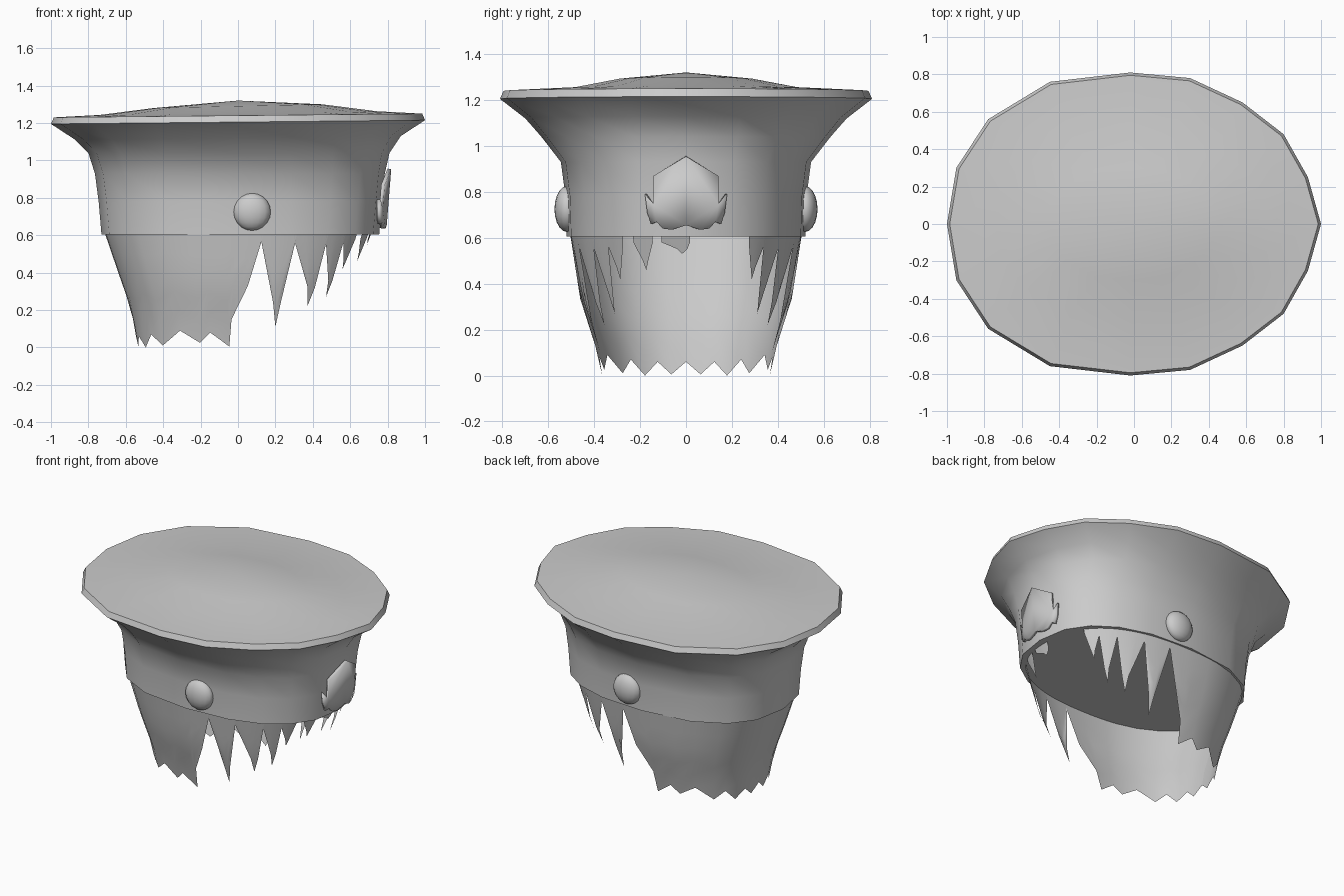
import bpy, bmesh, math

if "Cube" in bpy.data.objects:
    bpy.data.objects.remove(bpy.data.objects["Cube"])

grey = bpy.data.materials.new("plain grey")
grey.diffuse_color = (0.6, 0.6, 0.6, 1)
grey.use_nodes = True
grey.node_tree.nodes["Principled BSDF"].inputs["Base Color"].default_value = grey.diffuse_color


def finish(name, bm, angle=40, recalc=True):
    if recalc:
        bmesh.ops.recalc_face_normals(bm, faces=bm.faces)
    me = bpy.data.meshes.new(name)
    bm.to_mesh(me)
    bm.free()
    ob = bpy.data.objects.new(name, me)
    bpy.context.collection.objects.link(ob)
    me.materials.append(grey)
    bpy.ops.object.select_all(action='DESELECT')
    ob.select_set(True)
    bpy.context.view_layer.objects.active = ob
    bpy.ops.object.shade_smooth_by_angle(angle=math.radians(angle))
    return ob


def power(v, e):
    return math.copysign(abs(v) ** e, v)


def squarish(a):
    # rounded-square unit curve, a = 0 at the back (-x)
    return -power(math.cos(a), 0.83), power(math.sin(a), 0.83)


def lerp_table(z, table):
    for (z0, v0), (z1, v1) in zip(table, table[1:]):
        if z <= z1:
            return v0 + (v1 - v0) * (z - z0) / (z1 - z0)
    return table[-1][1]


# --- hat: eighteen-sided rings from band to crown
half = [(-1, 0), (-.95, .3), (-.78, .56), (-.45, .76), (-.02, .81),
        (.3, .78), (.58, .65), (.8, .48), (.93, .25), (1, 0)]
outline = half + [(x, -y) for x, y in half[-2:0:-1]]
# z, back radius, front radius, side radius, squareness
rings = [(.605, .73, .755, .52, 1), (.78, .745, .77, .525, 1),
         (.93, .765, .785, .545, 1), (1.04, .80, .81, .63, .7),
         (1.12, .87, .87, .70, .35), (1.205, 1, 1, .81, 0),
         (1.24, .985, .985, .795, 0), (1.253, .74, .74, .50, 0),
         (1.29, .45, .45, .30, 0)]
bm = bmesh.new()
loops = []
for z, back, front, side, k in rings:
    loop = []
    for x, y in outline:
        uy = y / .81
        sx, sy = squarish(math.atan2(uy, -x))
        px, py = x + (sx - x) * k, uy + (sy - uy) * k
        tilt = .01 * px if z > 1.1 else 0
        loop.append(bm.verts.new((px * (back if px < 0 else front), py * side, z + tilt)))
    loops.append(loop)
n = len(outline)
for lo, hi in zip(loops, loops[1:]):
    for i in range(n):
        bm.faces.new((lo[i], lo[(i + 1) % n], hi[(i + 1) % n], hi[i]))
peak = bm.verts.new((0, 0, 1.32))
for i in range(n):
    bm.faces.new((loops[-1][i], loops[-1][(i + 1) % n], peak))
bm.faces.new(loops[0])  # closed underside
finish("hat", bm)

# --- hair: sheets following the head, with jagged lower edges
hair_x = [(0, .535), (.2, .57), (.4, .64), (.62, .715)]
hair_y = [(0, .365), (.15, .40), (.33, .46), (.62, .505)]
ROOT = .61


def hair_sheet(name, knots, side):
    # knots: root angle, lower angle, lower height
    bm = bmesh.new()
    cols = []
    for a0, a1, low in knots:
        col = []
        for j in range(6):
            t = j / 5
            z = ROOT + (low - ROOT) * t
            x, y = squarish(math.radians(a0 + (a1 - a0) * t))
            col.append(bm.verts.new((x * lerp_table(z, hair_x),
                                     y * lerp_table(z, hair_y) * side, z)))
        cols.append(col)
    for p, q in zip(cols, cols[1:]):
        for j in range(5):
            f = (p[j], p[j + 1], q[j + 1], q[j])
            bm.faces.new(f if side > 0 else f[::-1])
    bmesh.ops.remove_doubles(bm, verts=bm.verts, dist=.0005)
    finish(name, bm, 60, False)


def lock(left, right, tip, low):
    w = (right - left) * .25
    mid = (left + right) / 2
    return [(left, left, ROOT - .03), (mid - w, tip - w * .6, low + .13 * (ROOT - low) * 2),
            (mid, tip, low), (mid + w, tip + w * .5, low + .13 * (ROOT - low) * 2),
            (right, right, ROOT - .03)]


back_hair = [(0, 0, .06), (7, 7, .005), (15, 15, .06), (25, 25, 0), (35, 35, .07),
             (45, 45, .01), (60, 60, .09), (72, 72, .025), (78, 78, .08),
             (86, 87, .005), (90, 88, .15), (94, 93, .33), (98, 97, .55)]
for side, word in ((-1, "right"), (1, "left")):
    hair_sheet("back_hair_" + word, back_hair, side)
    locks = [(97, 112, 107, .11), (111, 129, 126, .22), (128, 141, 139, .27),
             (140, 151, 147, .42)]
    if side < 0:
        locks += [(157, 167, 163, .46), (171, 181, 179, .53)]
    for i, args in enumerate(locks):
        hair_sheet("hair_lock_%s_%d" % (word, i + 1), lock(*args), side)

# --- side buttons
for side, word in ((-1, "right"), (1, "left")):
    bm = bmesh.new()
    bmesh.ops.create_uvsphere(bm, u_segments=16, v_segments=10, radius=.1)
    for v in bm.verts:
        v.co = (v.co.x + .075, v.co.y * .55 + side * .518, v.co.z + .725)
    finish("button_" + word, bm, 60)

# --- front badge: bent plate with small wings
badge = [(0, .955), (.14, .87), (.14, .745), (.175, .79), (.165, .71), (.15, .66),
         (.125, .67), (.10, .64), (.06, .635), (0, .655)]
bm = bmesh.new()
for s in (1, -1):
    vs = [bm.verts.new((.785 + .08 * (z - .65) - 1.4 * y * y, s * y, z)) for y, z in badge]
    bm.faces.new(vs)
bmesh.ops.remove_doubles(bm, verts=bm.verts, dist=.0005)
bmesh.ops.recalc_face_normals(bm, faces=bm.faces)
bmesh.ops.triangulate(bm, faces=bm.faces)
ob = finish("badge", bm, 30)
mod = ob.modifiers.new("thickness", 'SOLIDIFY')
mod.thickness = .02
mod.offset = 0
